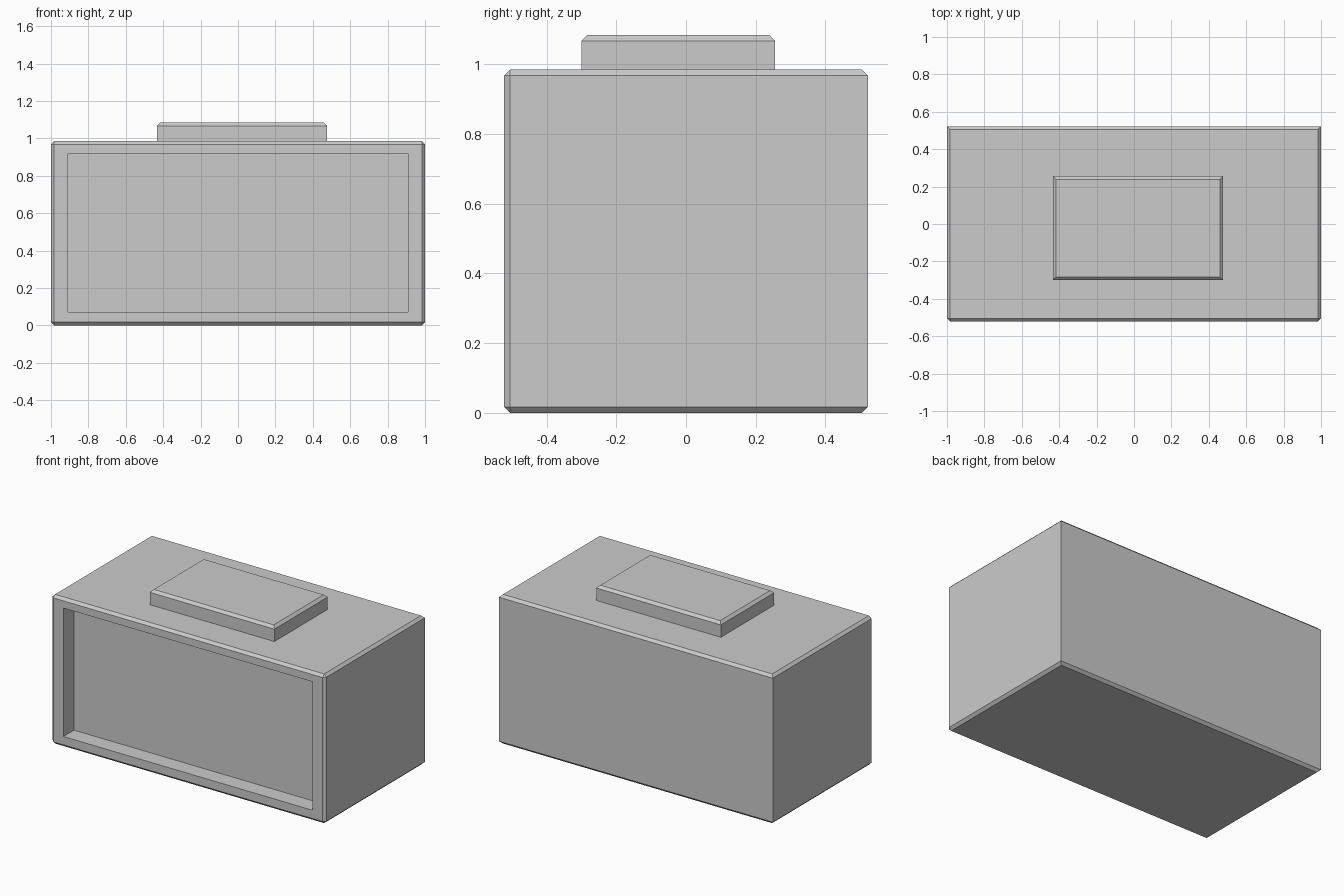
import bpy, bmesh

if "Cube" in bpy.data.objects:
    bpy.data.objects.remove(bpy.data.objects["Cube"])

BEVEL = 0.017


def block(name, lo, hi):
    """Axis-aligned box between two corners, returned as name and bmesh."""
    bm = bmesh.new()
    bmesh.ops.create_cube(bm, size=1)
    for v in bm.verts:
        v.co = [a + (b - a) * (c + 0.5) for a, b, c in zip(lo, hi, v.co)]
    return name, bm


def chamfer(bm, test):
    """Chamfer the edges that pass the test on their two end points."""
    edges = [e for e in bm.edges if test(e.verts[0].co, e.verts[1].co)]
    bmesh.ops.bevel(bm, geom=edges, offset=BEVEL, segments=1, affect='EDGES')


def finish(name, bm):
    bmesh.ops.recalc_face_normals(bm, faces=bm.faces)
    mesh = bpy.data.meshes.new(name)
    bm.to_mesh(mesh)
    bm.free()
    obj = bpy.data.objects.new(name, mesh)
    bpy.context.collection.objects.link(obj)
    bpy.ops.object.select_all(action='DESELECT')
    obj.select_set(True)
    bpy.context.view_layer.objects.active = obj
    bpy.ops.object.shade_smooth_by_angle()
    return obj


# Case: chamfered everywhere except its two rear upright edges
name, bm = block("case", (-1, -0.522, 0), (1, 0.522, 0.985))
chamfer(bm, lambda a, b: not (a.y > 0.5 and b.y > 0.5 and abs(a.z - b.z) > 0.5))

# Recessed front panel: inset the front face and push it back
front = min(bm.faces, key=lambda f: f.calc_center_median().y)
bmesh.ops.inset_region(bm, faces=[front], thickness=0.04)
for v in front.verts:
    v.co.x = 0.91 if v.co.x > 0 else -0.91
    v.co.z = 0.92 if v.co.z > 0.5 else 0.072
panel = bmesh.ops.extrude_discrete_faces(bm, faces=[front])["faces"][0]
bmesh.ops.translate(bm, verts=panel.verts, vec=(0, 0.11, 0))
finish(name, bm)

# Top button: slightly off-centre slab with a chamfered top rim
name, bm = block("top_button", (-0.434, -0.3, 0.975), (0.476, 0.256, 1.084))
chamfer(bm, lambda a, b: a.z > 1 and b.z > 1)
finish(name, bm)
